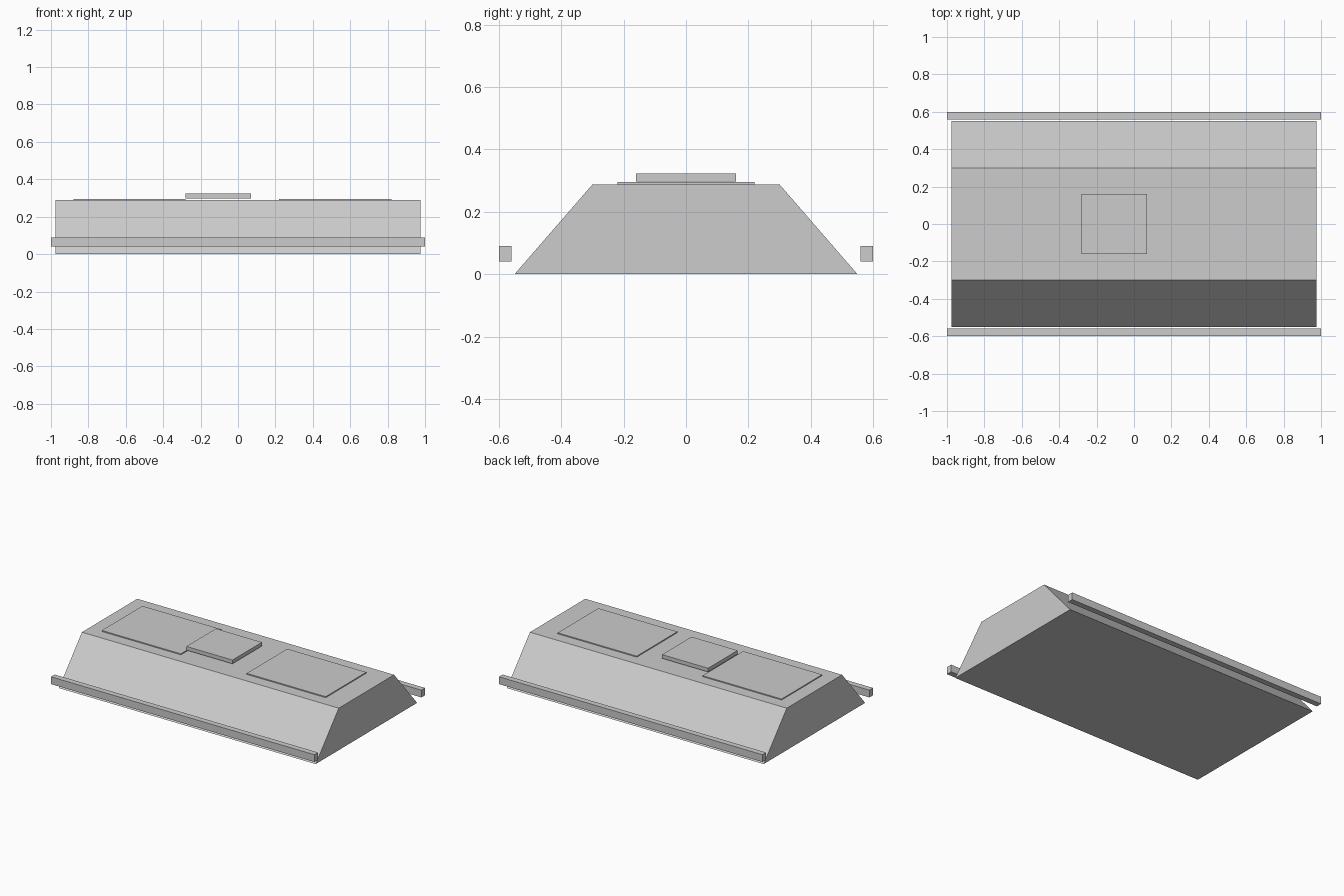
import bpy
import bmesh

cube = bpy.data.objects.get("Cube")
if cube:
    bpy.data.objects.remove(cube, do_unlink=True)

# Single plain grey
grey = bpy.data.materials.new("light_grey")
grey.use_nodes = True
colour = (0.604, 0.604, 0.604, 1)
grey.diffuse_color = colour
grey.node_tree.nodes["Principled BSDF"].inputs["Base Color"].default_value = colour


def extrude_profile(name, profile, x0, x1):
    """Extrude a closed (y, z) outline along x."""
    bm = bmesh.new()
    face = bm.faces.new([bm.verts.new((x0, y, z)) for y, z in profile])
    extruded = bmesh.ops.extrude_face_region(bm, geom=[face])["geom"]
    moved = [v for v in extruded if isinstance(v, bmesh.types.BMVert)]
    bmesh.ops.translate(bm, verts=moved, vec=(x1 - x0, 0, 0))
    bmesh.ops.recalc_face_normals(bm, faces=bm.faces)
    mesh = bpy.data.meshes.new(name)
    bm.to_mesh(mesh)
    bm.free()
    mesh.materials.append(grey)
    obj = bpy.data.objects.new(name, mesh)
    bpy.context.collection.objects.link(obj)
    return obj


def box(name, x0, x1, y0, y1, z0, z1):
    return extrude_profile(name, [(y0, z0), (y1, z0), (y1, z1), (y0, z1)], x0, x1)


# Sloped hull with flat ends
TOP = 0.288
extrude_profile("body", [(-0.55, 0), (0.55, 0), (0.3, TOP), (-0.3, TOP)], -0.975, 0.975)

# Side rails running the full length
box("front_rail", -1, 1, -0.6, -0.56, 0.04, 0.09)
box("back_rail", -1, 1, 0.56, 0.6, 0.04, 0.09)

# Thin deck panels
for name, x in (("right_panel", -0.88), ("left_panel", 0.22)):
    box(name, x, x + 0.6, -0.22, 0.22, TOP - 0.001, 0.295)

# Raised hatch between the panels
box("hatch", -0.28, 0.07, -0.16, 0.16, 0.297, 0.323)
